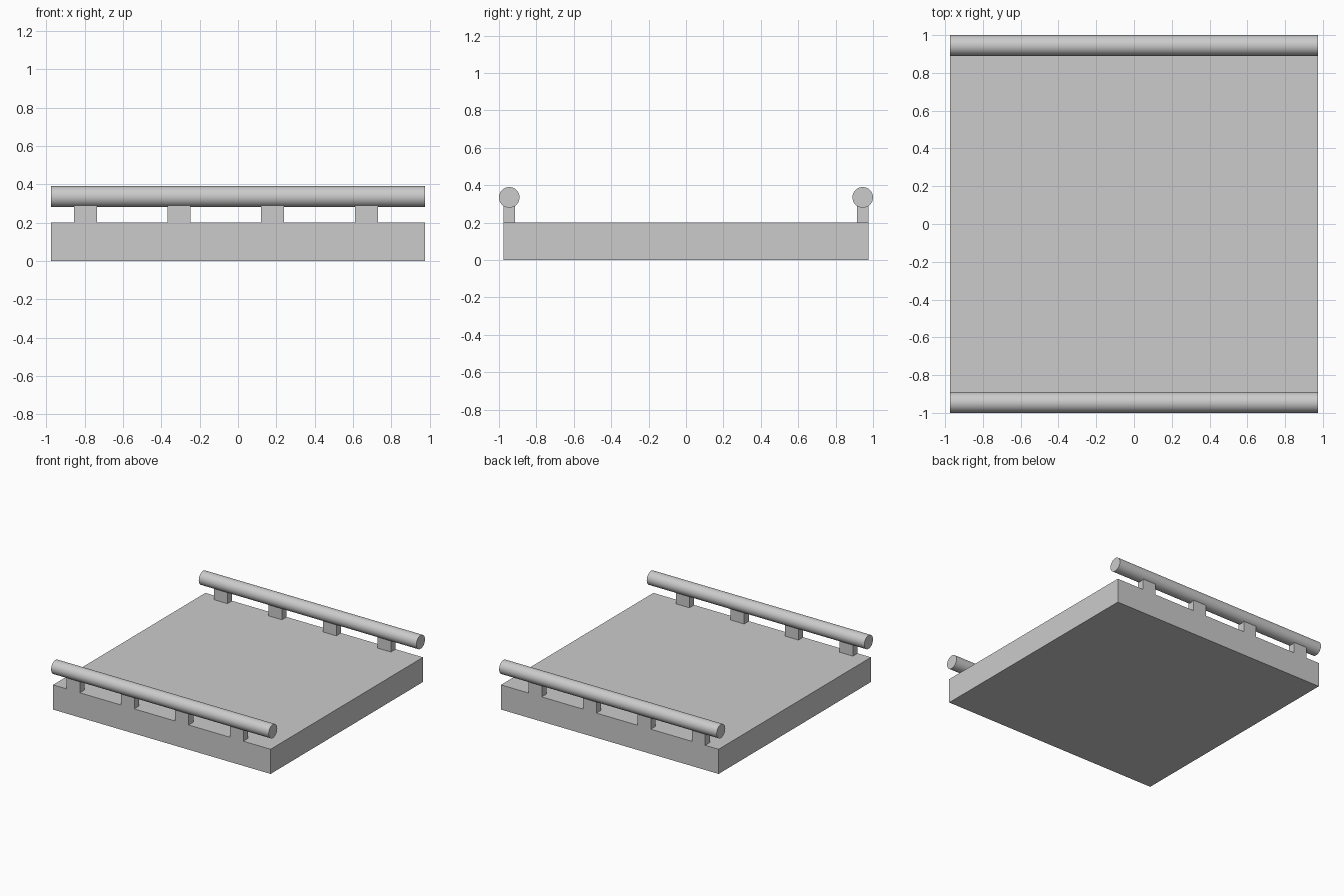
import bpy
import math

default_cube = bpy.data.objects.get("Cube")
if default_cube:
    bpy.data.objects.remove(default_cube, do_unlink=True)

HALF = 0.975          # half width of the slab
SLAB_TOP = 0.2
RAIL_Y, RAIL_Z, RAIL_R = 0.945, 0.335, 0.055
POST_X = (-0.795, -0.307, 0.18, 0.67)

# Single material
grey = bpy.data.materials.new("plain_grey")
grey.use_nodes = True
colour = (0.6, 0.6, 0.6, 1)
grey.diffuse_color = colour
grey.node_tree.nodes["Principled BSDF"].inputs["Base Color"].default_value = colour


def add_box(name, centre, size):
    bpy.ops.mesh.primitive_cube_add(size=1, location=centre)
    box = bpy.context.object
    box.name = name
    box.scale = size
    bpy.ops.object.transform_apply(location=False, rotation=False, scale=True)
    box.data.materials.append(grey)


def add_rail(name, y):
    bpy.ops.mesh.primitive_cylinder_add(
        vertices=64, radius=RAIL_R, depth=2 * HALF,
        location=(0, y, RAIL_Z), rotation=(0, math.pi / 2, 0))
    rail = bpy.context.object
    rail.name = name
    bpy.ops.object.shade_smooth_by_angle(angle=math.radians(30))
    rail.data.materials.append(grey)


# Base slab
add_box("base_slab", (0, 0, SLAB_TOP / 2), (2 * HALF, 2 * HALF, SLAB_TOP))

# Rails on short posts along the front and back edges
for side, sign in (("front", -1), ("back", 1)):
    add_rail(side + "_rail", sign * RAIL_Y)
    post_top = RAIL_Z - RAIL_R / 2
    for i, x in enumerate(POST_X, 1):
        add_box(f"{side}_post_{i}",
                (x, sign * RAIL_Y, (SLAB_TOP + post_top) / 2),
                (0.12, 0.06, post_top - SLAB_TOP))
